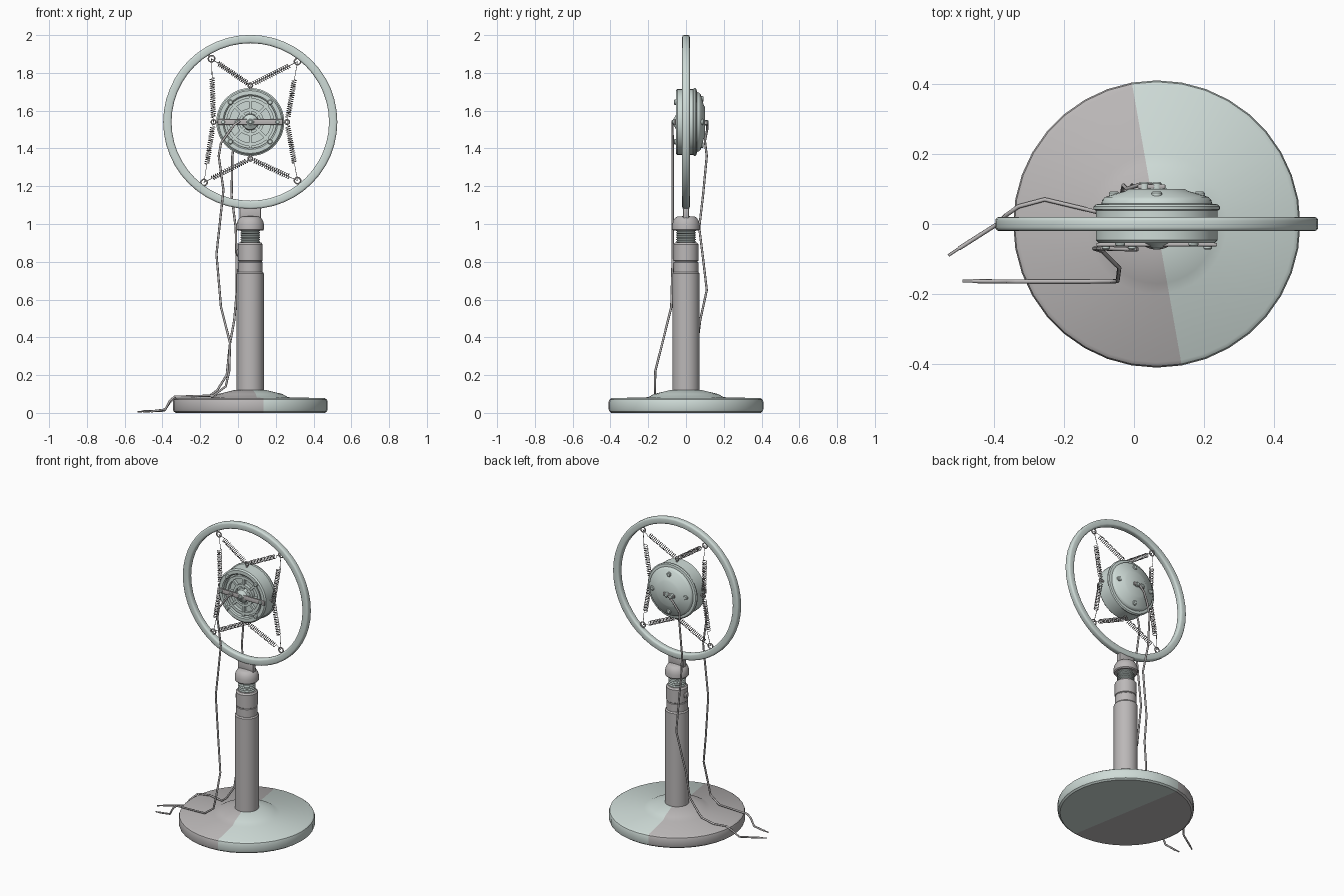
import bpy, bmesh, math
from mathutils import Vector, Matrix

if "Cube" in bpy.data.objects:
    bpy.data.objects.remove(bpy.data.objects["Cube"])

CX, CZ = 0.065, 1.54          # stand axis, ring centre height
green = bpy.data.materials.new("pale_green")
green.diffuse_color = (0.62, 0.71, 0.68, 1)
green.use_nodes = True
green.node_tree.nodes["Principled BSDF"].inputs["Base Color"].default_value = green.diffuse_color
grey = bpy.data.materials.new("warm_grey")
grey.diffuse_color = (0.5, 0.48, 0.48, 1)
grey.use_nodes = True
grey.node_tree.nodes["Principled BSDF"].inputs["Base Color"].default_value = grey.diffuse_color


def finish(name, bm, mats=()):
    bmesh.ops.remove_doubles(bm, verts=bm.verts, dist=1e-5)
    bmesh.ops.recalc_face_normals(bm, faces=bm.faces)
    me = bpy.data.meshes.new(name)
    bm.to_mesh(me)
    bm.free()
    ob = bpy.data.objects.new(name, me)
    bpy.context.collection.objects.link(ob)
    for m in mats:
        me.materials.append(m)
    bpy.ops.object.select_all(action='DESELECT')
    ob.select_set(True)
    bpy.context.view_layer.objects.active = ob
    bpy.ops.object.shade_smooth_by_angle(angle=math.radians(35))
    return ob


def lathe(name, profile, axis='Z', centre=None, segs=36, mats=(), closed=False, split=False):
    """Revolve (radius, height) points about Z, Y or X through centre."""
    bm = bmesh.new()
    centre = Vector(centre or (CX, 0, 0))
    place = {'Z': lambda r, h, c, s: (r * c, r * s, h),
             'Y': lambda r, h, c, s: (r * c, h, r * s),
             'X': lambda r, h, c, s: (h, r * c, r * s)}[axis]
    rings = []
    for i in range(segs):
        a = 2 * math.pi * i / segs
        rings.append([bm.verts.new(centre + Vector(place(r, h, math.cos(a), math.sin(a))))
                      for r, h in profile])
    n = len(profile)
    for i in range(segs):
        p, q = rings[i], rings[(i + 1) % segs]
        for j in range(n if closed else n - 1):
            k = (j + 1) % n
            f = bm.faces.new((p[j], q[j], q[k], p[k]))
            if split:      # two-tone halves
                m = f.calc_center_median() - centre
                a = math.radians(100)
                f.material_index = int(math.cos(a) * m.y - math.sin(a) * m.x > 0)
    return finish(name, bm, mats)


def box(name, loc, size, rot_y=0, mats=(), bevel=0):
    bm = bmesh.new()
    bmesh.ops.create_cube(bm, size=1, matrix=Matrix.Translation(loc)
                          @ Matrix.Rotation(rot_y, 4, 'Y') @ Matrix.Diagonal((*size, 1)))
    if bevel:
        bmesh.ops.bevel(bm, geom=bm.edges[:], offset=bevel, segments=2, affect='EDGES', profile=0.5)
    return finish(name, bm, mats)


def wire(name, pts, radius, mats=(), cyclic=False, res=2):
    cu = bpy.data.curves.new(name, 'CURVE')
    cu.dimensions = '3D'
    cu.bevel_depth, cu.bevel_resolution, cu.use_fill_caps = radius, res, True
    sp = cu.splines.new('POLY')
    sp.points.add(len(pts) - 1)
    for p, co in zip(sp.points, pts):
        p.co = (*co, 1)
    sp.use_cyclic_u = cyclic
    sp.use_smooth = True
    ob = bpy.data.objects.new(name, cu)
    bpy.context.collection.objects.link(ob)
    for m in mats:
        cu.materials.append(m)
    return ob


def at(r, deg, y):
    a = math.radians(deg)
    return Vector((CX + r * math.cos(a), y, CZ + r * math.sin(a)))


# stand
lathe("base", [(0, 0), (0.395, 0), (0.406, 0.008), (0.41, 0.02), (0.41, 0.058), (0.406, 0.07),
               (0.395, 0.078), (0.2, 0.083), (0.17, 0.1), (0.12, 0.112), (0.08, 0.122), (0, 0.122)],
      mats=(green, grey), split=True)
lathe("column", [(0, 0.1), (0.072, 0.1), (0.072, 0.738), (0.066, 0.746), (0, 0.746)], mats=(grey,))
lathe("collar", [(0, 0.74), (0.065, 0.74), (0.065, 0.797), (0.062, 0.8), (0.062, 0.803), (0.066, 0.806),
                 (0.066, 0.892), (0.058, 0.902), (0, 0.902)], mats=(grey,))
thread = [(0, 0.89)]
for i in range(6):
    z = 0.9 + i * 0.012
    thread += [(0.046, z), (0.052, z + 0.004), (0.052, z + 0.007)]
lathe("thread", thread + [(0, 0.98)], mats=(green,))
lathe("neck_cap", [(0, 0.966), (0.068, 0.966), (0.073, 0.972), (0.073, 0.995), (0.068, 1.015), (0.058, 1.032),
                   (0.045, 1.04), (0, 1.042)], mats=(grey,))
box("ring_bracket", (CX, 0, 1.06), (0.112, 0.03, 0.07), mats=(grey,), bevel=0.004)
lathe("collar_screw", [(0, 0), (0.02, 0), (0.02, -0.008), (0.012, -0.014), (0, -0.014)], 'X',
      (0.003, 0, 0.848), 16, (grey,))

# outer ring with rounded square section
sec = []
for cr, ch, a0 in ((0.45, 0.009, 0), (0.428, 0.009, 90), (0.428, -0.009, 180), (0.45, -0.009, 270)):
    for k in range(4):
        a = math.radians(a0 + k * 30)
        sec.append((cr + 0.011 * math.cos(a), ch + 0.011 * math.sin(a)))
lathe("outer_ring", sec, 'Y', (CX, 0, CZ), 48, (green,), closed=True)

# microphone capsule
C = (CX, 0, CZ)
lathe("capsule_body", [(0, -0.02), (0.138, -0.02), (0.138, -0.048), (0.145, -0.054), (0.166, -0.054),
                       (0.174, -0.046), (0.174, 0.038), (0.18, 0.042), (0.18, 0.05), (0.174, 0.056),
                       (0.158, 0.058), (0.156, 0.068), (0.148, 0.077), (0.09, 0.094), (0.08, 0.1),
                       (0, 0.101)], 'Y', C, 48, (green,))
for name, r, w in (("grille_ring_outer", 0.118, 0.009), ("grille_ring_inner", 0.064, 0.008)):
    lathe(name, [(r - w, -0.019), (r - w, -0.042), (r + w, -0.042), (r + w, -0.019)], 'Y', C, 36,
          (green,), closed=True)
lathe("grille_hub", [(0, -0.068), (0.016, -0.068), (0.022, -0.063), (0.04, -0.052), (0.045, -0.019),
                     (0, -0.019)], 'Y', C, 24, (green,))
for i in range(8):
    box(f"grille_spoke_{i}", at(0.09, i * 45, -0.03), (0.1, 0.018, 0.014), -math.radians(i * 45), (green,))
box("front_bar", (CX, -0.059, CZ), (0.345, 0.01, 0.03), mats=(grey,), bevel=0.003)


def screw(name, pos, r, h):
    s = 1 if h > 0 else -1
    lathe(name, [(0, -0.008 * s), (r, -0.008 * s), (r, h * 0.6), (r * 0.7, h), (0, h)], 'Y', pos, 12, (green,))


for i, d in enumerate((45, 135, 225, 315)):
    screw(f"rim_screw_{i}", at(0.148, d, -0.054), 0.014, -0.01)
    screw(f"back_screw_{i}", at(0.122, d - 45, 0.083), 0.015, 0.01)
for i, x in enumerate((-0.145, -0.07, 0.0, 0.145)):
    screw(f"bar_screw_{i}", (CX + x, -0.064, CZ), 0.012, -0.009)

# rear terminal
box("rear_terminal_arm", (0.05, 0.107, CZ - 0.004), (0.08, 0.012, 0.022), mats=(grey,), bevel=0.003)
for i, x in enumerate((0.03, CX)):
    screw(f"rear_terminal_{i}", (x, 0.108, CZ - 0.004), 0.014, 0.012)


# suspension eyelets and springs
def eyelet(name, c, r):
    pts = [(c[0] + r * math.cos(k * math.pi / 6), c[1], c[2] + r * math.sin(k * math.pi / 6)) for k in range(12)]
    wire(name, pts, 0.004, (grey,), True)


ring_hooks = [Vector((0.315, 0, 1.86)), Vector((-0.14, 0, 1.875)),
              Vector((-0.18, 0, 1.22)), Vector((0.315, 0, 1.23))]
cap_hooks = [at(0.195, d, 0) for d in (0, 90, 180, 270)]
axis = Vector((CX, 0, CZ))
for i in range(4):
    eyelet(f"ring_eyelet_{i}", ring_hooks[i], 0.017)
    out = (ring_hooks[i] - axis).normalized()
    wire(f"ring_eyelet_stem_{i}", [ring_hooks[i] + out * 0.014, axis + out * 0.43], 0.005, (grey,))
    eyelet(f"capsule_eyelet_{i}", cap_hooks[i], 0.012)
    out = (cap_hooks[i] - axis).normalized()
    wire(f"capsule_eyelet_stem_{i}", [axis + out * 0.165, axis + out * 0.184], 0.006, (grey,))


def spring(name, a, b, start, turns=18, r=0.013):
    d = b - a
    u, v = d.normalized(), Vector((0, 1, 0))
    w = u.cross(v)
    pts = [a]
    for k in range(turns * 8 + 1):
        t = k * math.pi / 4
        pts.append(a + d * (start + (0.93 - start) * k / (turns * 8)) + r * (v * math.cos(t) + w * math.sin(t)))
    wire(name, pts + [b], 0.002, (grey,), res=0)


for i in range(4):
    for j in (i, (i + 1) % 4):
        spring(f"spring_{i}_{j}", ring_hooks[i], cap_hooks[j], 0.3 if j % 2 == 0 else 0.17)

# cables running from the capsule down to the floor
front = [(0.01, -0.072, 1.545), (-0.02, -0.072, 1.525), (-0.09, -0.07, 1.43), (-0.102, -0.07, 1.36),
         (-0.077, -0.07, 1.18), (-0.114, -0.07, 0.84), (-0.09, -0.078, 0.56), (-0.042, -0.125, 0.37),
         (-0.047, -0.163, 0.22), (-0.065, -0.164, 0.14), (-0.13, -0.164, 0.092), (-0.335, -0.164, 0.086),
         (-0.36, -0.164, 0.065), (-0.385, -0.164, 0.018), (-0.46, -0.163, 0.008)]
back = [(0.05, 0.113, 1.535), (0.015, 0.112, 1.5), (-0.02, 0.1, 1.44), (-0.03, 0.11, 1.36),
        (-0.034, 0.09, 1.15), (-0.012, 0.07, 0.98), (-0.008, 0.09, 0.82), (-0.006, 0.11, 0.65),
        (-0.02, 0.075, 0.49), (-0.042, 0.06, 0.37), (-0.06, 0.045, 0.2), (-0.11, 0.035, 0.12),
        (-0.15, 0.045, 0.09), (-0.255, 0.07, 0.088), (-0.33, 0.05, 0.086), (-0.365, 0.025, 0.05),
        (-0.39, 0.0, 0.012), (-0.5, -0.07, 0.008)]
for name, path, tip in (("front_cable", front, (-0.49, -0.163, 0.006)), ("back_cable", back, (-0.53, -0.09, 0.006))):
    wire(name, path, 0.006, (grey,))
    wire(name + "_tip", [path[-1], tip], 0.004, (grey,))
